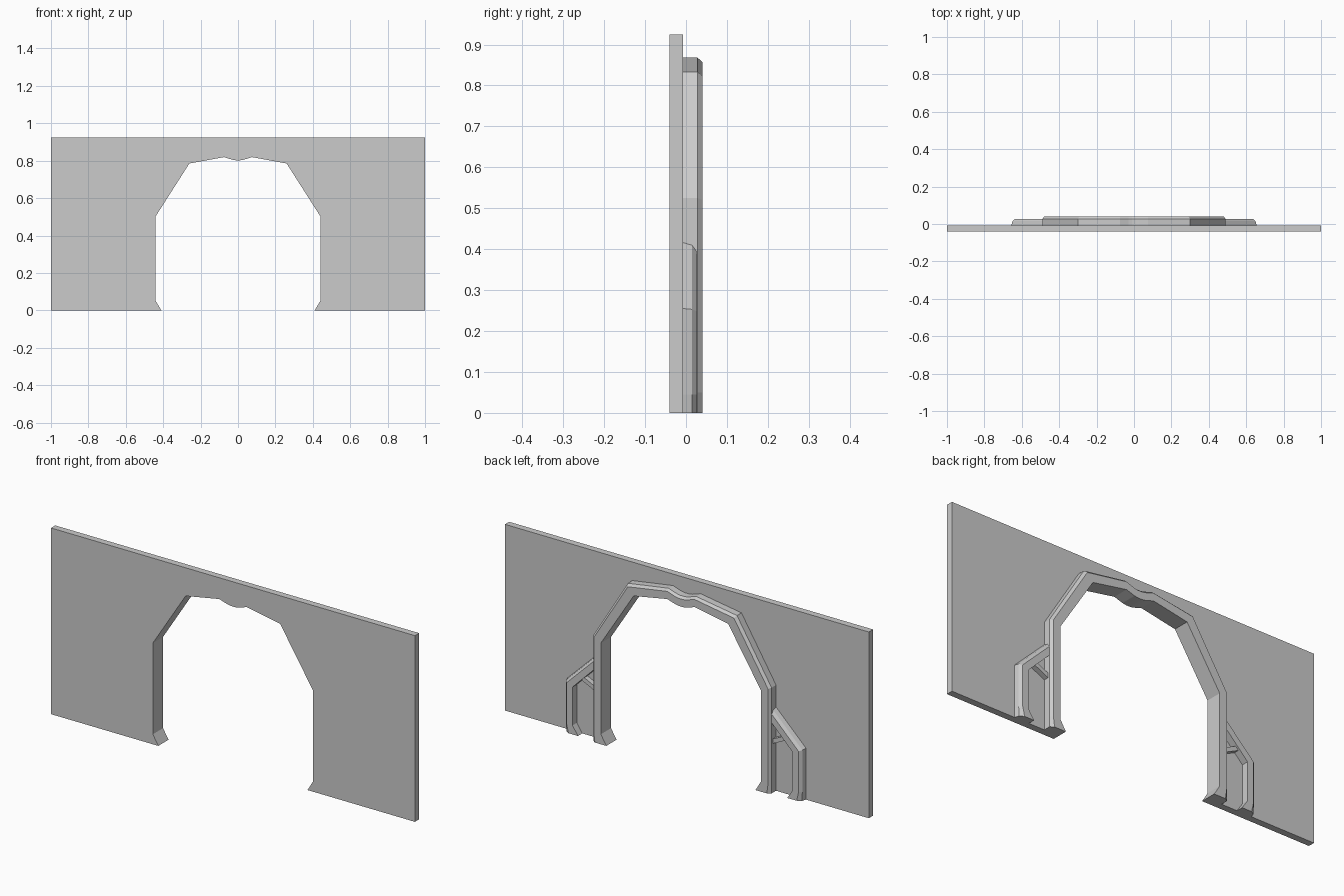
import bpy, bmesh

if "Cube" in bpy.data.objects:
    bpy.data.objects.remove(bpy.data.objects["Cube"])

BACK = -0.007   # rear plane of the wall, where the trim starts


def finish(name, bm):
    bmesh.ops.recalc_face_normals(bm, faces=bm.faces[:])
    mesh = bpy.data.meshes.new(name)
    bm.to_mesh(mesh)
    bm.free()
    obj = bpy.data.objects.new(name, mesh)
    bpy.context.collection.objects.link(obj)
    return obj


def plate(name, outline, y0, y1):
    """Extrude an x-z outline along y."""
    bm = bmesh.new()
    face = bm.faces.new([bm.verts.new((x, y0, z)) for x, z in outline])
    ext = bmesh.ops.extrude_face_region(bm, geom=[face])["geom"]
    bmesh.ops.translate(bm, vec=(0, y1 - y0, 0),
                        verts=[v for v in ext if isinstance(v, bmesh.types.BMVert)])
    return finish(name, bm)


def trim(name, outer, inner, section):
    """Sweep a (blend, y) section between an outer and an inner path."""
    bm = bmesh.new()
    rings = []
    for (ox, oz), (ix, iz) in zip(outer, inner):
        rings.append([bm.verts.new((ox + (ix - ox) * t, y, oz + (iz - oz) * t))
                      for t, y in section])
    n = len(section)
    for a, b in zip(rings, rings[1:]):
        for i in range(n):
            j = (i + 1) % n
            bm.faces.new((a[i], a[j], b[j], b[i]))
    bm.faces.new(rings[0])
    bm.faces.new(rings[-1])
    return finish(name, bm)


def flip(path):
    return [(-x, z) for x, z in path]


def full(path):
    return path + flip(path)[::-1]


# Wall with the arched opening
half_in = [(0.41, 0), (0.44, 0.05), (0.44, 0.503), (0.26, 0.785),
           (0.075, 0.819), (0.03, 0.805), (0.012, 0.802)]
half_out = [(0.49, 0), (0.49, 0.05), (0.49, 0.525), (0.30, 0.833),
            (0.075, 0.868), (0.03, 0.853), (0.012, 0.85)]
wall = [(1, 0)] + full(half_in) + [(-1, 0), (-1, 0.925), (1, 0.925)]
plate("wall", wall, -0.04, BACK)

# Arch surround with a chamfered outer edge
trim("arch_surround", full(half_out), full(half_in),
     [(0, BACK), (0, 0.028), (0.22, 0.04), (1, 0.04), (1, BACK)])

# Side buttress trims and their small braces
b_out = [(0.655, 0), (0.655, 0.045), (0.655, 0.255), (0.488, 0.418)]
b_in = [(0.575, 0), (0.605, 0.045), (0.605, 0.235), (0.488, 0.352)]
brace = [(0.488, 0.243), (0.565, 0.28), (0.555, 0.298), (0.488, 0.266)]
for side, turn in (("left", flip), ("right", list)):
    trim(side + "_buttress", turn(b_out), turn(b_in),
         [(0, BACK), (0.1, 0.015), (0.35, 0.027), (1, 0.027), (1, BACK)])
    plate(side + "_brace", turn(brace), BACK, 0.018)
